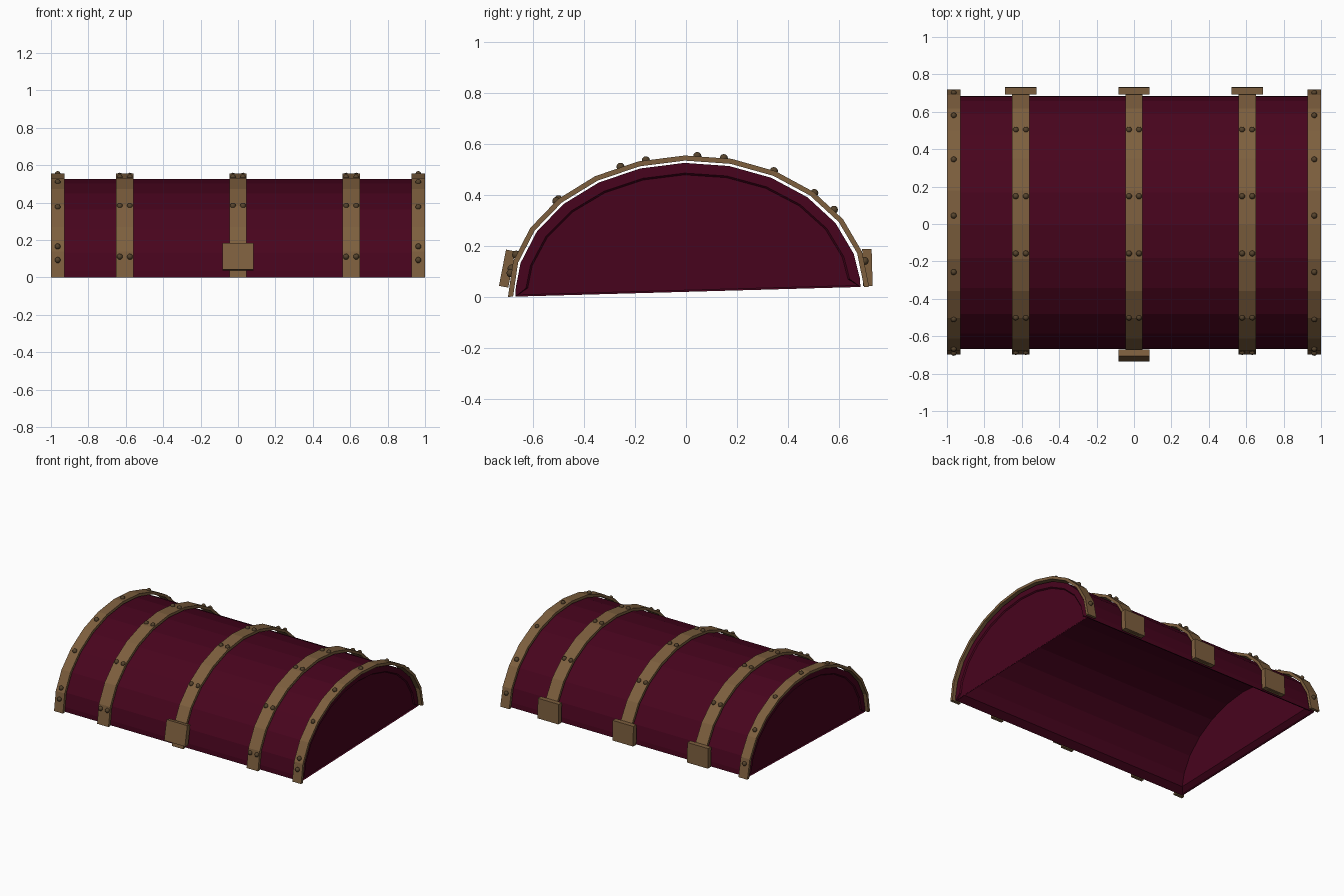
import bpy, bmesh
from math import sin, cos, radians
from mathutils import Matrix, Vector

cube = bpy.data.objects.get("Cube")
if cube:
    bpy.data.objects.remove(cube)


def material(name, rgb):
    m = bpy.data.materials.new(name)
    m.use_nodes = True
    m.diffuse_color = (*rgb, 1)
    m.node_tree.nodes["Principled BSDF"].inputs["Base Color"].default_value = (*rgb, 1)
    return m


WINE = material("wine red", (0.064, 0.0012, 0.0125))
BRONZE = material("bronze", (0.205, 0.114, 0.048))
DARK = material("dark bronze", (0.09, 0.055, 0.025))

# The whole lid leans forward slightly
LEAN = Matrix.Rotation(radians(1.6), 4, "X")


def arch_point(x, deg, ry, rz, cy):
    a = radians(deg)
    return LEAN @ Vector((0, ry * cos(a), rz * sin(a))) + Vector((x, cy, 0.02))


def finish(name, bm, mat):
    bmesh.ops.recalc_face_normals(bm, faces=bm.faces)
    mesh = bpy.data.meshes.new(name)
    bm.to_mesh(mesh)
    bm.free()
    mesh.materials.append(mat)
    ob = bpy.data.objects.new(name, mesh)
    bpy.context.collection.objects.link(ob)
    return ob


def bridge(bm, a, b):
    for i in range(len(a) - 1):
        bm.faces.new((a[i], a[i + 1], b[i + 1], b[i]))


# Thick hollow lid: outer skin with recessed end panels, inner skin,
# and a bevelled rim that tapers to the outer edge
RY, RZ, CY = 0.677, 0.506, 0.008
shell_angles = [0, 4, *range(15, 166, 15), 176, 180]


def ring(bm, x, inset=0.0):
    out = []
    for a in shell_angles:
        d = 0 if a in (0, 180) else inset
        out.append(bm.verts.new(arch_point(x, a, RY - d, RZ - d, CY)))
    return out


bm = bmesh.new()
outer = [ring(bm, -0.972, 0.047), ring(bm, -0.98, 0.04), ring(bm, -0.98),
         ring(bm, 0.98), ring(bm, 0.98, 0.04), ring(bm, 0.972, 0.047)]
for a, b in zip(outer, outer[1:]):
    bridge(bm, a, b)
inner = []
for x in (-0.94, 0.94):
    inner.append([bm.verts.new(arch_point(x, a, RY - 0.045, RZ - 0.045, CY))
                  for a in shell_angles[1:-1]])
bridge(bm, *inner)
for r in (outer[0], outer[-1], *inner):
    bm.faces.new(r)
o, i = (outer[2], outer[3]), inner
for k in (0, -1):
    bm.faces.new((o[0][k], o[1][k], i[1][k], i[0][k]))
for k in (0, 1):
    bm.faces.new((o[k][0], o[k][-1], i[k][-1], i[k][0]))
finish("lid_shell", bm, WINE)

# Curved straps standing just off the shell
BY, BZ, BC = 0.709, 0.535, 0.01


def strap(name, x, half):
    bm = bmesh.new()
    rows = []
    for a in range(0, 181, 15):
        rows.append([bm.verts.new(arch_point(x + s * half, a, BY - d, BZ - d, BC))
                     for s, d in ((-1, 0), (1, 0), (1, 0.02), (-1, 0.02))])
    for p, q in zip(rows, rows[1:]):
        bridge(bm, p + p[:1], q + q[:1])
    bm.faces.new(rows[0])
    bm.faces.new(rows[-1])
    finish(name, bm, BRONZE)


def rivets(name, xs, degs):
    bm = bmesh.new()
    for x in xs:
        for a in degs:
            at = arch_point(x, a, BY - 0.002, BZ - 0.002, BC)
            bmesh.ops.create_uvsphere(bm, u_segments=10, v_segments=6, radius=0.016,
                                      matrix=Matrix.Translation(at))
    ob = finish(name, bm, DARK)
    for p in ob.data.polygons:
        p.use_smooth = True


for side, x in (("right", -0.605), ("centre", 0), ("left", 0.605)):
    strap(side + "_strap", x, 0.046)
    rivets(side + "_strap_rivets", (x - 0.027, x + 0.027), (12, 44.5, 77.5, 102.5, 135, 168))
for side, x in (("right", -0.964), ("left", 0.964)):
    strap(side + "_end_strap", x, 0.036)
    rivets(side + "_end_rivets", (x,), (11, 35, 60.5, 86, 111, 136, 162, 170))


# Latch plate in front, hinge plates behind
def plate(name, x, y, z, tilt):
    bm = bmesh.new()
    bmesh.ops.create_cube(bm, size=1, matrix=Matrix.Translation((x, y, z))
                          @ Matrix.Rotation(radians(tilt), 4, "X")
                          @ Matrix.Diagonal((0.168, 0.037, 0.145, 1)))
    finish(name, bm, BRONZE)


plate("latch_plate", 0, -0.702, 0.111, -11)
for side, x in (("right", -0.605), ("centre", 0), ("left", 0.605)):
    plate(side + "_hinge_plate", x, 0.712, 0.115, 1.6)
